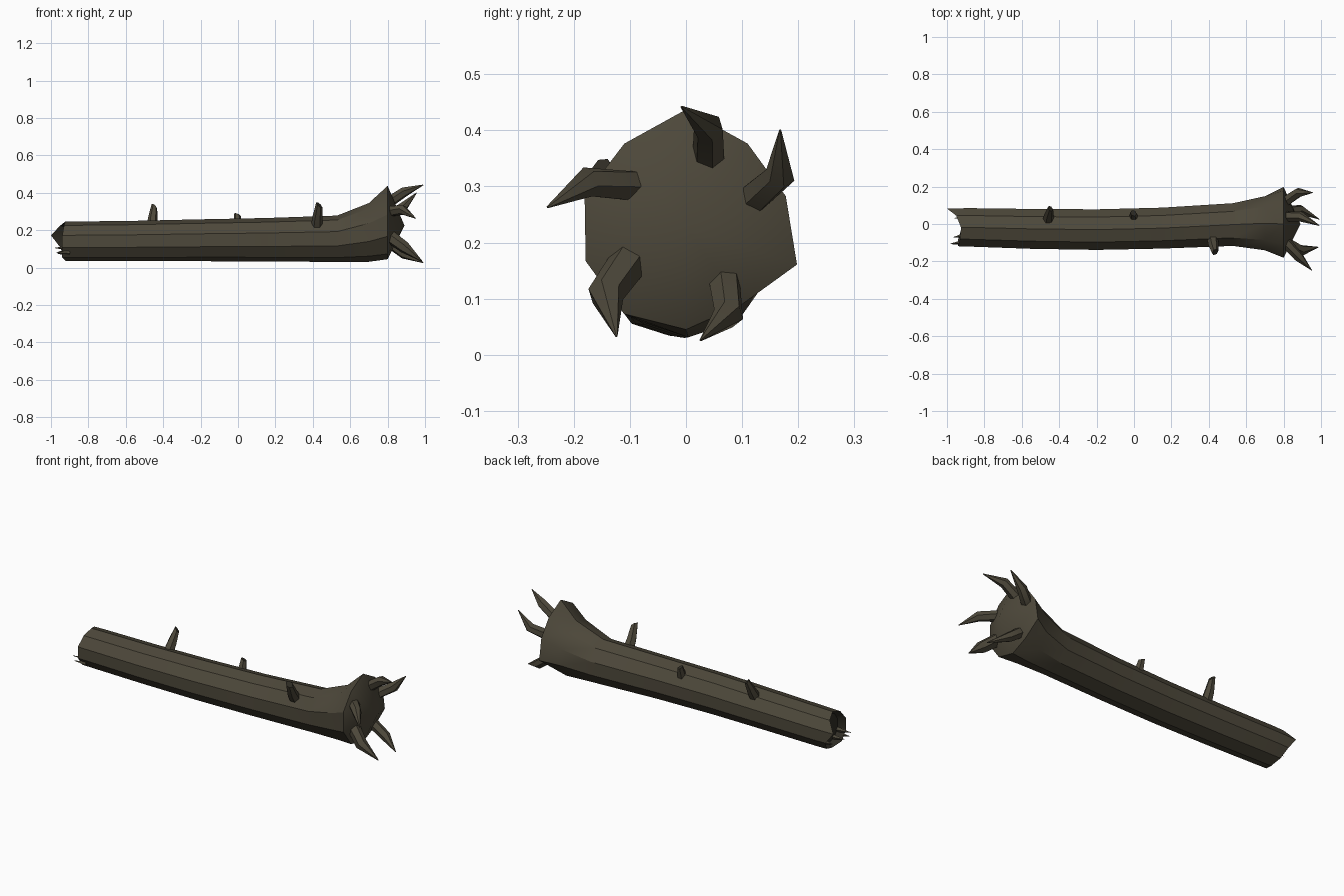
import bpy, bmesh, math
from mathutils import Vector

cube = bpy.data.objects.get("Cube")
if cube:
    bpy.data.objects.remove(cube)


def material(name, rgb):
    m = bpy.data.materials.new(name)
    m.use_nodes = True
    m.diffuse_color = (*rgb, 1)
    bsdf = m.node_tree.nodes["Principled BSDF"]
    bsdf.inputs["Base Color"].default_value = (*rgb, 1)
    bsdf.inputs["Roughness"].default_value = 0.9
    return m


bark = material("dark bark", (0.075, 0.065, 0.043))
hollow = material("shadowed wood", (0.03, 0.027, 0.019))


def finish(bm, name, angle):
    bmesh.ops.recalc_face_normals(bm, faces=bm.faces[:])
    mesh = bpy.data.meshes.new(name)
    bm.to_mesh(mesh)
    bm.free()
    mesh.materials.append(bark)
    mesh.materials.append(hollow)
    ob = bpy.data.objects.new(name, mesh)
    bpy.context.collection.objects.link(ob)
    bpy.ops.object.select_all(action="DESELECT")
    ob.select_set(True)
    bpy.context.view_layer.objects.active = ob
    bpy.ops.object.shade_smooth_by_angle(angle=math.radians(angle))
    return ob


def bridge(bm, a, b, mat=0):
    n = len(a)
    for i in range(n):
        f = bm.faces.new((a[i], a[(i + 1) % n], b[(i + 1) % n], b[i]))
        f.material_index = mat


def tube(name, points, radii, sides=6, slant=0.0, tip_mat=0):
    """Tapered limb along a path; slant shears its last ring."""
    pts = [Vector(p) for p in points]
    bm = bmesh.new()
    rings = []
    for i, (p, r) in enumerate(zip(pts, radii)):
        d = (pts[min(i + 1, len(pts) - 1)] - pts[max(i - 1, 0)]).normalized()
        u = d.cross(Vector((0, 1, 0.3))).normalized()
        v = d.cross(u)
        ring = []
        for k in range(sides):
            t = math.tau * k / sides
            shear = d * slant * math.cos(t) if i == len(pts) - 1 else Vector()
            ring.append(bm.verts.new(p + r * (u * math.cos(t) + v * math.sin(t)) + shear))
        rings.append(ring)
    for a, b in zip(rings, rings[1:]):
        bridge(bm, a, b)
    bm.faces.new(rings[0])
    bm.faces.new(rings[-1]).material_index = tip_mat
    return finish(bm, name, 50)


# Trunk: ten-sided rings, a flared root end and a splintered hollow end
SIDES = 10
flare = [.212, .187, .187, .208, .168, .18, .188, .188, .19, .187]
jag = [-.925, -.95, -1.0, -.95, -.93, -.92, -.94, -.94, -.94, -.93]


def ring_at(bm, x, cy, cz, ry, rz):
    verts = []
    for k in range(SIDES):
        t = math.radians(90 - 36 * k)
        xx = x[k] if isinstance(x, list) else x
        fy = ry[k] if isinstance(ry, list) else ry
        fz = rz[k] if isinstance(rz, list) else rz
        verts.append(bm.verts.new((xx, cy + fy * math.cos(t), cz + fz * math.sin(t))))
    return verts


bm = bmesh.new()
sections = [
    (-.88, -.018, .14, .108, .106),
    (-.55, -.026, .142, .112, .108),
    (-.2, -.03, .146, .114, .112),
    (.15, -.022, .149, .115, .116),
    (.53, -.003, .154, .12, .124),
    (.7, .004, .188, .152, .157),
    (.8, 0, .225, flare, flare),
]
outer = ring_at(bm, jag, -.018, .14, .106, .105)
first = outer
for s in sections:
    nxt = ring_at(bm, *s)
    bridge(bm, outer, nxt)
    outer = nxt
# Shallow cone closing the root end
apex = bm.verts.new((.89, 0, .225))
for i in range(SIDES):
    bm.faces.new((outer[i], outer[(i + 1) % SIDES], apex))
# Recess in the broken end
inner = ring_at(bm, -.9, -.018, .14, .085, .085)
bridge(bm, inner, first, 1)
bm.faces.new(inner).material_index = 1
finish(bm, "trunk", 32)

# Clawed roots: base, elbow and tip
roots = {
    "top": [(.8, .04, .345), (.89, .04, .405), (.99, -.008, .442)],
    "back_upper": [(.8, .115, .275), (.88, .168, .32), (.955, .168, .4)],
    "front_upper": [(.8, -.085, .3), (.88, -.175, .308), (.95, -.247, .263)],
    "front_lower": [(.8, -.095, .175), (.89, -.143, .108), (.985, -.124, .033)],
    "back_lower": [(.8, .067, .14), (.89, .076, .072), (.99, .026, .026)],
}
for name, (base, elbow, tip) in roots.items():
    wide = 1.2 if name == "front_lower" else 1.0
    tube(name + "_root", [base, elbow, tip], [.03 * wide, .027 * wide, .002])

# Broken branch stubs
tube("right_stub", [(-.46, .01, .2), (-.455, .05, .265), (-.447, .082, .328)],
     [.032, .026, .016], slant=.012, tip_mat=1)
tube("middle_stub", [(0, .035, .22), (-.003, .058, .283)],
     [.026, .017], slant=.008, tip_mat=1)
tube("left_stub", [(.42, -.06, .2), (.425, -.11, .265), (.434, -.15, .335)],
     [.033, .028, .018], slant=.012, tip_mat=1)

# Splinters on the broken end
for i, (y, z, x) in enumerate([(-.105, .105, -.98), (-.108, .08, -.97),
                               (-.07, .075, -.965), (.03, .085, -.96)]):
    tube("splinter_%d" % (i + 1), [(-.9, y + .01, z), (x, y, z)],
         [.014, .001], sides=4)
